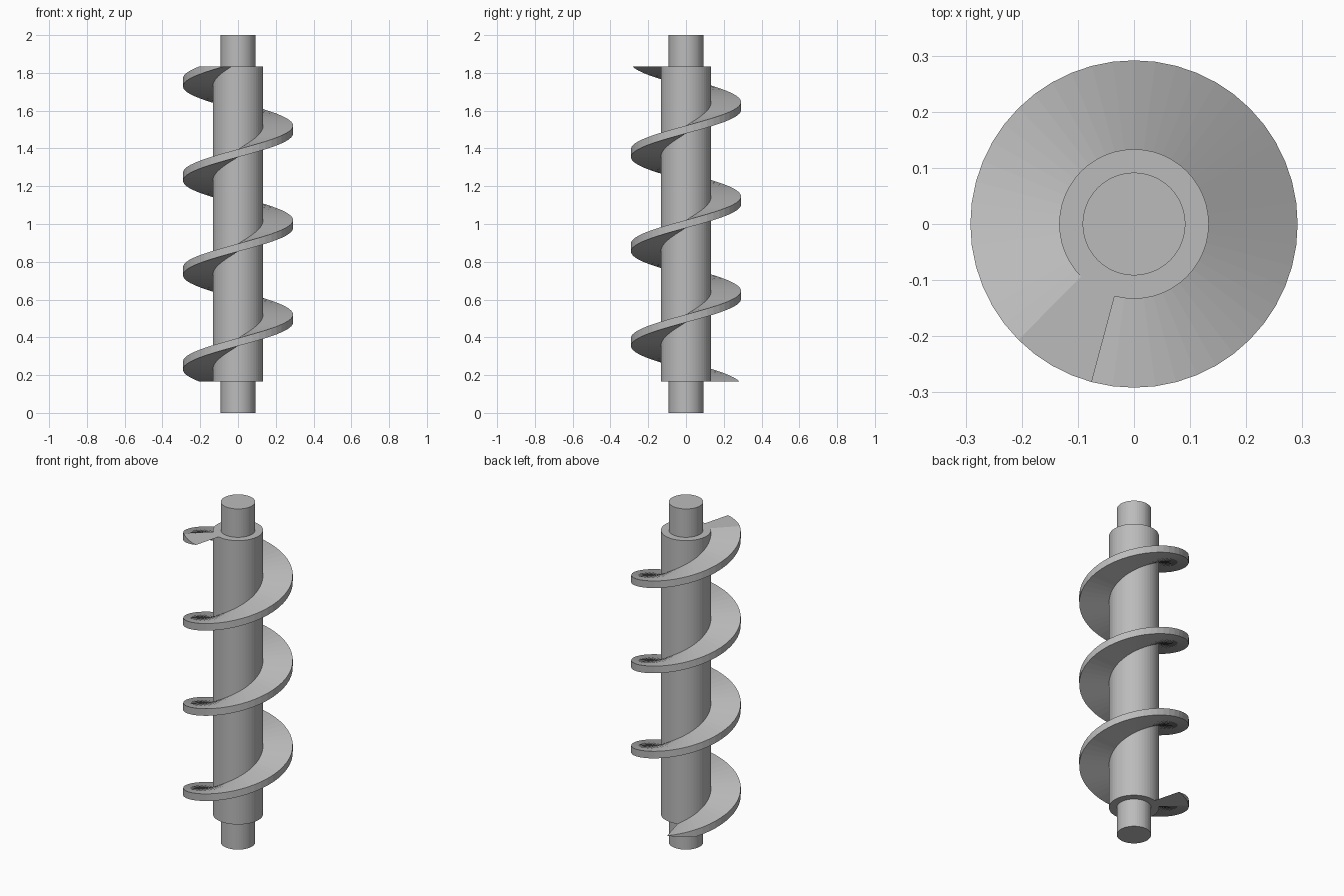
import bpy, bmesh, math

if "Cube" in bpy.data.objects:
    bpy.data.objects.remove(bpy.data.objects["Cube"])

U = 1 / 120                     # drawing unit
SIDES = 48
STEP = 360 / SIDES
Z_LOW, Z_HIGH = 20 * U, 220 * U  # ends of the core tube
PITCH, HALF_THICK = 60 * U, 2.5 * U

steel = bpy.data.materials.new("steel grey")
steel.diffuse_color = (0.5, 0.5, 0.5, 1)
steel.use_nodes = True
steel.node_tree.nodes["Principled BSDF"].inputs["Base Color"].default_value = steel.diffuse_color


def finish(name, bm):
    bmesh.ops.remove_doubles(bm, verts=bm.verts, dist=1e-5)
    bmesh.ops.recalc_face_normals(bm, faces=bm.faces)
    mesh = bpy.data.meshes.new(name)
    bm.to_mesh(mesh)
    bm.free()
    mesh.materials.append(steel)
    obj = bpy.data.objects.new(name, mesh)
    bpy.context.collection.objects.link(obj)
    return obj


def ring_point(radius, degrees, z):
    a = math.radians(degrees)
    return (radius * math.cos(a), radius * math.sin(a), z)


# Stepped shaft: thin journals at both ends, thick core between
bm = bmesh.new()
profile = [(11 * U, 0), (11 * U, Z_LOW), (16 * U, Z_LOW),
           (16 * U, Z_HIGH), (11 * U, Z_HIGH), (11 * U, 2)]
rings = [[bm.verts.new(ring_point(r, i * STEP, z)) for i in range(SIDES)]
         for r, z in profile]
for low, high in zip(rings, rings[1:]):
    for i in range(SIDES):
        j = (i + 1) % SIDES
        bm.faces.new((low[i], low[j], high[j], high[i]))
bm.faces.new(rings[0][::-1])
bm.faces.new(rings[-1])
finish("stepped_shaft", bm)

# Screw flight: rectangular section swept up a helix, ends trimmed level
bm = bmesh.new()
first = (Z_LOW - HALF_THICK) / PITCH * 360
last = (Z_HIGH + HALF_THICK) / PITCH * 360
r_in, r_out = 15.9 * U, 35 * U
sections = []
for i in range(round((last - first) / STEP) + 1):
    angle = first + i * STEP
    z = angle / 360 * PITCH
    bottom = max(z - HALF_THICK, Z_LOW)
    top = min(z + HALF_THICK, Z_HIGH)
    sections.append([bm.verts.new(ring_point(r, angle, h)) for r, h in
                     ((r_in, bottom), (r_out, bottom), (r_out, top), (r_in, top))])
for a, b in zip(sections, sections[1:]):
    for k in range(4):
        m = (k + 1) % 4
        bm.faces.new((a[k], a[m], b[m], b[k]))
finish("screw_flight", bm)
